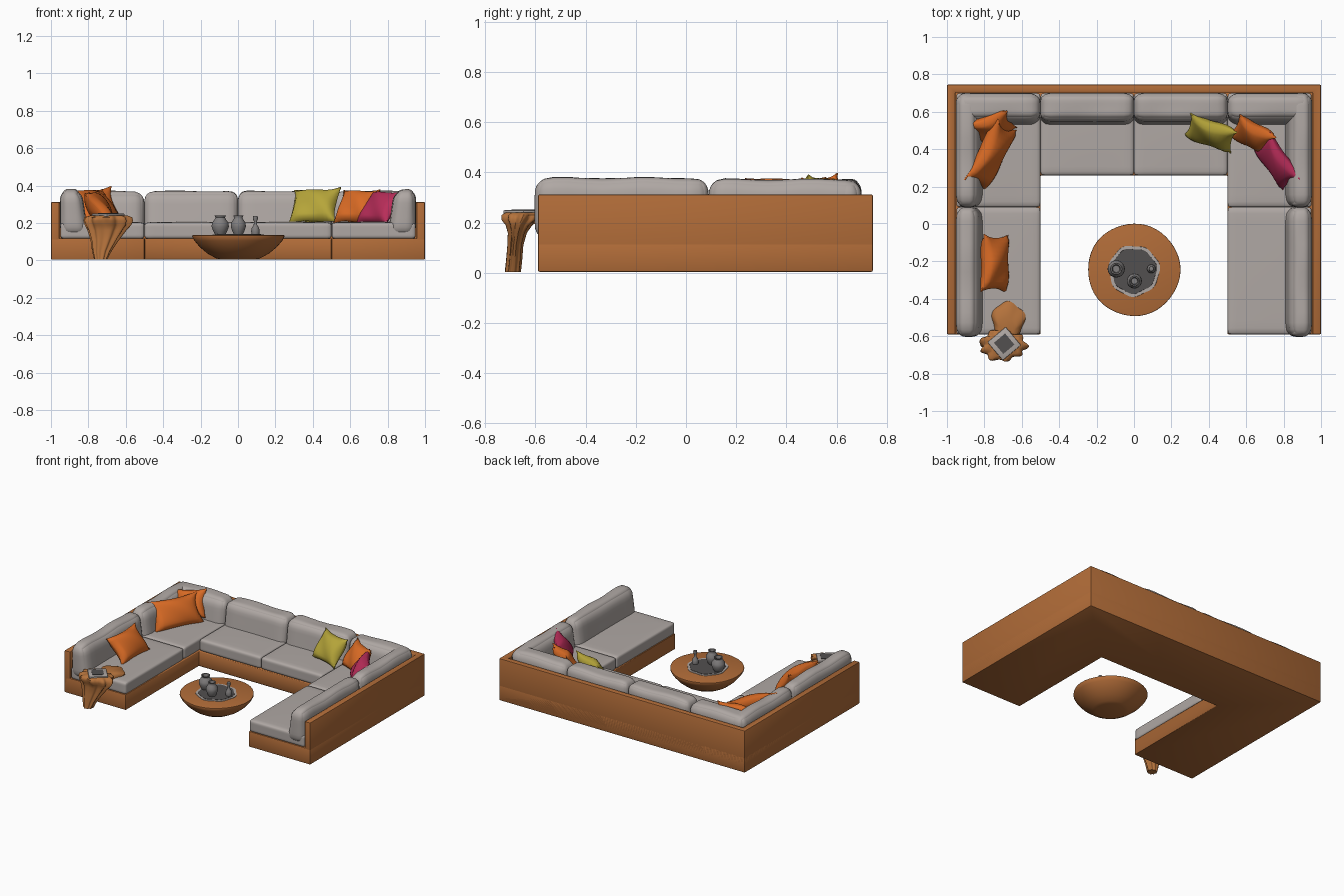
import bpy, bmesh, math
from mathutils import Vector, Matrix

if "Cube" in bpy.data.objects:
    bpy.data.objects.remove(bpy.data.objects["Cube"])


def material(name, r, g, b):
    m = bpy.data.materials.new(name)
    m.diffuse_color = (r, g, b, 1)
    m.use_nodes = True
    m.node_tree.nodes["Principled BSDF"].inputs["Base Color"].default_value = m.diffuse_color
    return m


WOOD = material("warm wood", 0.44, 0.15, 0.04)
GREY = material("light grey fabric", 0.43, 0.39, 0.37)
ORANGE = material("orange fabric", 0.69, 0.145, 0.018)
YELLOW = material("mustard fabric", 0.47, 0.38, 0.042)
PINK = material("raspberry fabric", 0.48, 0.026, 0.10)
THROW = material("tan throw", 0.46, 0.17, 0.045)
DARK = material("charcoal inlay", 0.085, 0.08, 0.08)
VASE = material("grey ceramic", 0.22, 0.21, 0.21)


def finish(bm, name, mat, angle=40):
    bmesh.ops.recalc_face_normals(bm, faces=bm.faces[:])
    me = bpy.data.meshes.new(name)
    bm.to_mesh(me)
    bm.free()
    me.materials.append(mat)
    ob = bpy.data.objects.new(name, me)
    bpy.context.collection.objects.link(ob)
    bpy.ops.object.select_all(action='DESELECT')
    ob.select_set(True)
    bpy.context.view_layer.objects.active = ob
    bpy.ops.object.shade_smooth_by_angle(angle=math.radians(angle))
    return ob


def prism(name, pts, z0, z1, mat, bevel=0.0):
    """Outline extruded upward."""
    bm = bmesh.new()
    f = bm.faces.new([bm.verts.new((x, y, z0)) for x, y in pts])
    up = bmesh.ops.extrude_face_region(bm, geom=[f])
    for v in up["geom"]:
        if isinstance(v, bmesh.types.BMVert):
            v.co.z = z1
    if bevel:
        bmesh.ops.bevel(bm, geom=bm.edges[:], offset=bevel, segments=2,
                        profile=0.5, affect='EDGES')
    return finish(bm, name, mat)


def unit_block(cuts):
    bm = bmesh.new()
    bmesh.ops.create_cube(bm, size=2)
    bmesh.ops.subdivide_edges(bm, edges=bm.edges[:], cuts=cuts, use_grid_fill=True)
    return bm


def cushion(name, lo, hi, r, mat=GREY, puff=0.0, lean=None, wobble=0.0):
    """Rounded box; lean narrows the inner side towards the wall at the top."""
    lo, hi = Vector(lo), Vector(hi)
    mid, half = (lo + hi) / 2, (hi - lo) / 2
    bm = unit_block(13)
    for v in bm.verts:
        p = Vector([math.sin(c * math.pi / 2) for c in v.co])
        q = Vector([p[i] * half[i] for i in range(3)])
        c = Vector([max(r - half[i], min(half[i] - r, q[i])) for i in range(3)])
        q = c + (q - c).normalized() * r
        q.z += puff * (1 - p.x ** 2) * (1 - p.y ** 2) * p.z
        if lean:
            d = Vector(lean)
            q += d * 0.035 * (p.z + 1) / 2 * (1 - p.dot(d)) / 2
        co = mid + q
        if p.z > 0:
            co.z += wobble * math.sin(co.x * 17 + 1) * math.cos(co.y * 19)
        v.co = co
    return finish(bm, name, mat, 60)


def pillow(name, center, w, h, t, yaw, lean, roll, mat):
    """Pinched throw pillow leaning backwards."""
    a, l = math.radians(yaw), math.radians(lean)
    wd = Vector((math.cos(a), math.sin(a), 0))
    n = Vector((math.sin(a), -math.cos(a), 0))
    up = Vector((0, 0, 1))
    u, N = up * math.cos(l) - n * math.sin(l), n * math.cos(l) + up * math.sin(l)
    rot = Matrix.Rotation(math.radians(roll), 3, 'Z')
    bm = unit_block(11)
    for v in bm.verts:
        x, y, z = v.co
        thick = t * (0.06 + 0.94 * ((1 - x * x) * (1 - y * y)) ** 0.45)
        q = rot @ Vector((w * x * (1 - 0.13 * (1 - y * y) * x * x),
                          h * y * (1 - 0.13 * (1 - x * x) * y * y), thick * z))
        q.z += 0.006 * math.sin(x * 4 + y * 3)
        v.co = Vector(center) + wd * q.x + u * q.y + N * q.z
    return finish(bm, name, mat, 80)


def loft(name, rings, mat, seg=40, fold=0.0, folds=7):
    """Stacked rings of (x, y, z, rx, ry), capped at both ends."""
    bm = bmesh.new()
    loops = []
    for k, (cx, cy, z, rx, ry) in enumerate(rings):
        loop = []
        for i in range(seg):
            a = 2 * math.pi * i / seg
            s = 1 + fold * math.sin(folds * a + k * 0.3) + fold * 0.5 * math.sin(3 * a + 1)
            loop.append(bm.verts.new((cx + rx * s * math.cos(a), cy + ry * s * math.sin(a), z)))
        loops.append(loop)
    for A, B in zip(loops, loops[1:]):
        for i in range(seg):
            j = (i + 1) % seg
            bm.faces.new((A[i], A[j], B[j], B[i]))
    bm.faces.new(loops[0][::-1])
    bm.faces.new(loops[-1])
    return finish(bm, name, mat, 50)


def turned(name, x, y, profile, mat, **kw):
    return loft(name, [(x, y, z, r, r) for r, z in profile], mat, **kw)


# Wooden plinth and surrounding wall
F, B = -0.59, 0.745
prism("sofa_plinth", [(-1, F), (-0.5, F), (-0.5, 0.26), (0.5, 0.26), (0.5, F),
                      (1, F), (1, B), (-1, B)], 0.004, 0.118, WOOD, 0.006)
prism("sofa_wall", [(-1, F), (-0.955, F), (-0.955, 0.703), (0.955, 0.703), (0.955, F),
                    (1, F), (1, B), (-1, B)], 0.006, 0.312, WOOD, 0.006)

# Seat and back cushions, both sides
for s, side in ((-1, "left"), (1, "right")):
    def span(a, b):
        return sorted((s * a, s * b))
    x0, x1 = span(0.5, 0.95)
    cushion(side + "_arm_seat", (x0, F, 0.115), (x1, 0.09, 0.203), 0.018, puff=0.004)
    cushion(side + "_corner_seat", (x0, 0.09, 0.115), (x1, 0.70, 0.203), 0.018, puff=0.004)
    m0, m1 = span(0.0, 0.5)
    cushion(side + "_middle_seat", (m0, 0.26, 0.115), (m1, 0.70, 0.203), 0.018, puff=0.004)
    b0, b1 = span(0.80, 0.953)
    cushion(side + "_arm_back", (b0, -0.603, 0.13), (b1, 0.09, 0.378), 0.06,
            lean=(s, 0, 0), wobble=0.005)
    cushion(side + "_corner_side_back", (b0, 0.09, 0.13), (b1, 0.70, 0.372), 0.06,
            lean=(s, 0, 0), wobble=0.005)
    c0, c1 = span(0.5, 0.953)
    cushion(side + "_corner_back", (c0, 0.52, 0.13), (c1, 0.70, 0.37), 0.06,
            lean=(0, 1, 0), wobble=0.004)
    cushion(side + "_middle_back", (m0, 0.52, 0.13), (m1, 0.70, 0.37), 0.05,
            lean=(0, 1, 0), wobble=0.004)

# Throw pillows
pillow("left_corner_pillow", (-0.765, 0.37, 0.285), 0.185, 0.11, 0.055, 62, 32, 0, ORANGE)
pillow("left_rear_pillow", (-0.765, 0.525, 0.295), 0.12, 0.10, 0.045, 15, 30, 8, ORANGE)
pillow("left_arm_pillow", (-0.745, -0.21, 0.278), 0.155, 0.105, 0.055, 88, 38, 0, ORANGE)
pillow("mustard_pillow", (0.41, 0.485, 0.292), 0.135, 0.108, 0.05, -22, 32, 3, YELLOW)
pillow("right_orange_pillow", (0.635, 0.475, 0.288), 0.115, 0.105, 0.05, -30, 32, 0, ORANGE)
pillow("raspberry_pillow", (0.76, 0.335, 0.282), 0.15, 0.105, 0.045, -56, 32, 0, PINK)

# Bowl-shaped coffee table with inlay
TX, TY = 0, -0.245
turned("coffee_table", TX, TY, [(0.095, 0.005), (0.12, 0.012), (0.165, 0.037), (0.205, 0.07),
                                (0.235, 0.105), (0.247, 0.127), (0.246, 0.134), (0.24, 0.136)],
       WOOD, seg=48, fold=0.006, folds=5)
turned("inlay_border", TX, TY - 0.005, [(0.136, 0.134), (0.135, 0.139)], GREY, seg=60, fold=0.03)
turned("inlay", TX, TY - 0.005, [(0.12, 0.136), (0.119, 0.141)], DARK, seg=60, fold=0.035)

# Vases and bottle on the table
for name, x, y, r in (("left_vase", -0.095, -0.24, 0.046), ("front_vase", 0.002, -0.305, 0.04)):
    turned(name, x, y, [(r * .6, 0.139), (r * .8, 0.155), (r, 0.18), (r * .97, 0.2),
                        (r * .65, 0.22), (r * .55, 0.228), (r * .66, 0.239),
                        (r * .5, 0.239), (r * .4, 0.215)], VASE, seg=28)
turned("bottle", 0.093, -0.24, [(0.02, 0.139), (0.023, 0.155), (0.019, 0.175), (0.009, 0.19),
                                (0.008, 0.21), (0.014, 0.222), (0.012, 0.236), (0.004, 0.238)],
       VASE, seg=20)

# Throw draped over the sofa end
loft("throw_drape", [(-0.735, -0.69, 0.004, 0.032, 0.03), (-0.73, -0.685, 0.05, 0.048, 0.03),
                     (-0.715, -0.68, 0.11, 0.07, 0.03), (-0.705, -0.672, 0.16, 0.095, 0.036),
                     (-0.70, -0.665, 0.19, 0.115, 0.05), (-0.70, -0.655, 0.212, 0.122, 0.075),
                     (-0.70, -0.648, 0.23, 0.118, 0.08), (-0.695, -0.64, 0.241, 0.09, 0.07)],
     THROW, seg=72, fold=0.1, folds=9)
loft("throw_on_seat", [(-0.675, -0.515, 0.195, 0.088, 0.10), (-0.672, -0.515, 0.212, 0.086, 0.098),
                       (-0.675, -0.53, 0.228, 0.07, 0.08), (-0.68, -0.55, 0.236, 0.045, 0.05)],
     THROW, seg=48, fold=0.07, folds=5)


# Square tray with dark centre on the throw
def diamond(size):
    return [(-0.694 + size * math.cos(math.radians(a)), -0.64 + size * math.sin(math.radians(a)))
            for a in (-5, 85, 175, 265)]


prism("tray", diamond(0.09), 0.234, 0.25, GREY, 0.005)
prism("tray_centre", diamond(0.055), 0.248, 0.253, DARK)
